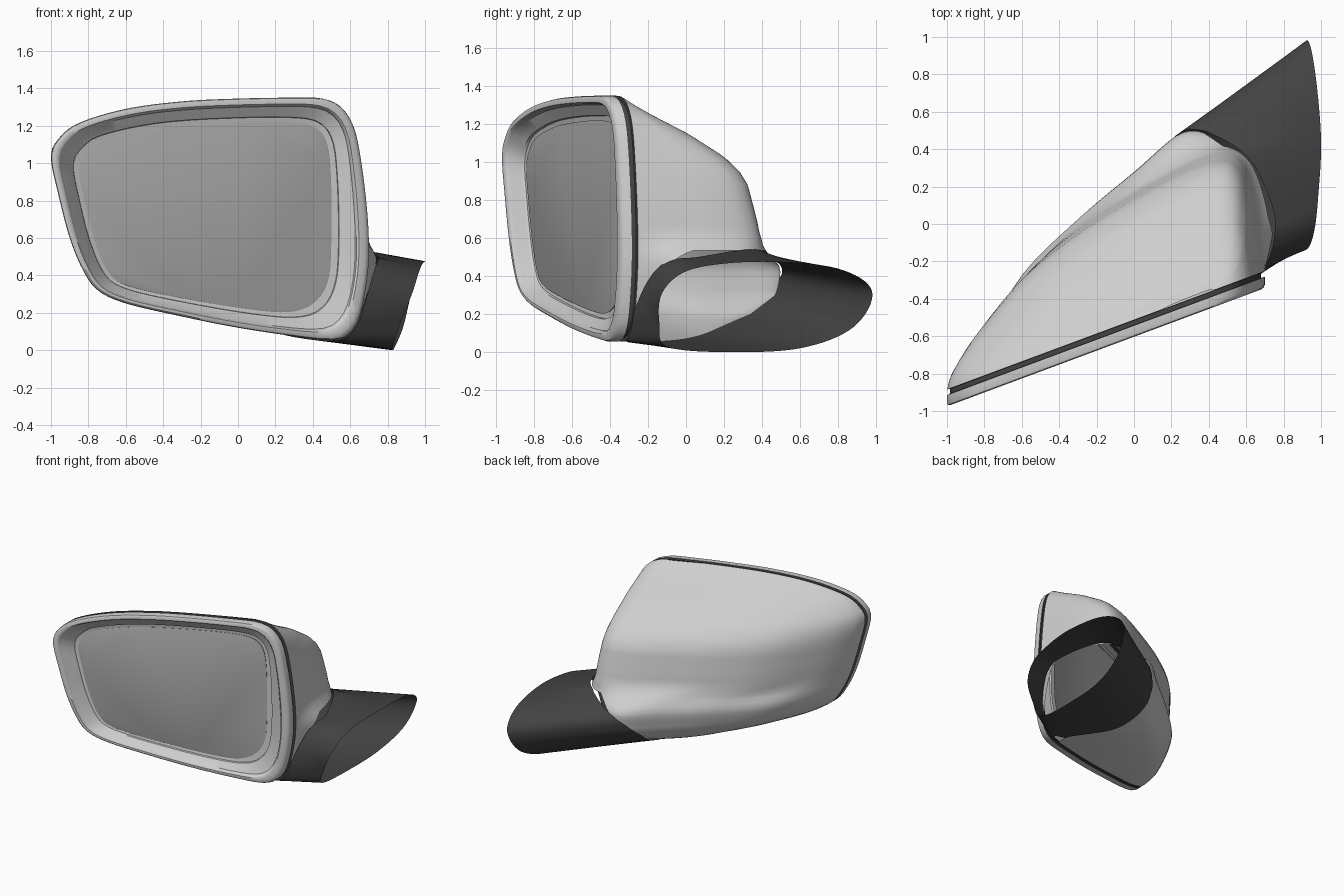
import bpy, bmesh, math
from mathutils import Vector
from mathutils.bvhtree import BVHTree

if "Cube" in bpy.data.objects:
    bpy.data.objects.remove(bpy.data.objects["Cube"])


def material(name, v):
    m = bpy.data.materials.new(name)
    m.diffuse_color = (v, v, v, 1)
    m.use_nodes = True
    m.node_tree.nodes["Principled BSDF"].inputs["Base Color"].default_value = m.diffuse_color
    return m


LIGHT = material("light_grey", 0.62)
GLASS = material("mirror_grey", 0.42)
DARK = material("dark_grey", 0.055)


def spline(pts, n, closed=True):
    """Catmull-Rom curve through the points, n samples per span."""
    pts = [Vector(p) for p in pts]
    k, out = len(pts), []
    for i in range(k if closed else k - 1):
        ids = [(i + j) % k if closed else min(max(i + j, 0), k - 1) for j in (-1, 0, 1, 2)]
        a, b, c, d = [pts[j] for j in ids]
        for s in range(n):
            t = s / n
            out.append(0.5 * (2 * b + (c - a) * t + (2 * a - 5 * b + 4 * c - d) * t * t
                              + (3 * b - a - 3 * c + d) * t ** 3))
    if not closed:
        out.append(pts[-1])
    return out


def loft(rings, closed=True, cap=False):
    bm = bmesh.new()
    vs = [[bm.verts.new(p) for p in r] for r in rings]
    n = len(rings[0])
    for a, b in zip(vs, vs[1:]):
        for i in range(n if closed else n - 1):
            j = (i + 1) % n
            bm.faces.new((a[i], a[j], b[j], b[i]))
    if cap:
        bm.faces.new(vs[-1])
    return bm


def finish(bm, name, mats, angle=40):
    bmesh.ops.recalc_face_normals(bm, faces=bm.faces)
    me = bpy.data.meshes.new(name)
    bm.to_mesh(me)
    bm.free()
    ob = bpy.data.objects.new(name, me)
    bpy.context.collection.objects.link(ob)
    for m in mats:
        me.materials.append(m)
    bpy.ops.object.select_all(action='DESELECT')
    ob.select_set(True)
    bpy.context.view_layer.objects.active = ob
    bpy.ops.object.shade_smooth_by_angle(angle=math.radians(angle))
    return ob


def front_y(x):  # slanted plane of the mirror face
    return -0.975 + 0.372 * (x + 1)


def table(t, z):
    for (z0, v0), (z1, v1) in zip(t, t[1:]):
        if z <= z1:
            return v0 + (v1 - v0) * max(0, (z - z0) / (z1 - z0))
    return t[-1][1]


def smooth(lo, hi, z):
    t = min(max((z - lo) / (hi - lo), 0), 1)
    return t * t * (3 - 2 * t)


# Outlines in x, z: housing edge and mirror glass
outer = spline([(-1, 1.03), (-0.96, 1.13), (-0.85, 1.215), (-0.6, 1.29), (-0.3, 1.33), (0, 1.345),
                (0.3, 1.35), (0.45, 1.345), (0.55, 1.3), (0.62, 1.19), (0.66, 1), (0.69, 0.75),
                (0.7, 0.55), (0.69, 0.38), (0.65, 0.18), (0.59, 0.085), (0.5, 0.055), (0.3, 0.075),
                (0, 0.12), (-0.3, 0.18), (-0.6, 0.25), (-0.75, 0.32), (-0.83, 0.43), (-0.9, 0.6),
                (-0.96, 0.83)], 12)
glass = spline([(-0.85, 0.98), (-0.8, 1.07), (-0.7, 1.13), (-0.4, 1.19), (0, 1.215), (0.28, 1.215),
                (0.41, 1.19), (0.475, 1.1), (0.495, 0.9), (0.495, 0.55), (0.48, 0.38), (0.42, 0.27),
                (0.3, 0.21), (0.1, 0.215), (-0.3, 0.28), (-0.6, 0.35), (-0.7, 0.43), (-0.77, 0.6),
                (-0.82, 0.8)], 12)
CEN = Vector((-0.15, 0.72))
N = 120


def by_angle(loop):
    """Resample a closed outline at even angles about the centre."""
    polar = sorted((math.atan2(*(p - CEN).yx), (p - CEN).length) for p in loop)
    polar = ([(a - math.tau, r) for a, r in polar[-3:]] + polar
             + [(a + math.tau, r) for a, r in polar[:3]])
    out = []
    for i in range(N):
        a = -math.pi + math.tau * i / N
        r = table(polar, a)
        out.append(CEN + Vector((math.cos(a), math.sin(a))) * r)
    return out


O, G = by_angle(outer), by_angle(glass)


def ring(t, off):
    pts = [o.lerp(g, t) for o, g in zip(O, G)]
    return [(p.x, front_y(p.x) + off, p.y) for p in pts]


# Front rim with recessed inner wall
rim = [(0.0, 0.06), (0.0, 0.02), (0.03, 0.006), (0.1, 0), (0.26, 0), (0.32, 0.01), (0.36, 0.03),
       (0.78, 0.065), (0.8, 0.08), (1.0, 0.085)]
finish(loft([ring(*r) for r in rim]), "front_rim", [LIGHT])
# Dark seam between rim and shell
finish(loft([ring(*r) for r in [(0, 0.06), (0.1, 0.062), (0.1, 0.088), (0, 0.09)]]), "rim_seam", [DARK])
# Mirror glass
finish(loft([ring(1.0, 0.085), ring(0.985, 0.078), ring(1.03, 0.076)], cap=True), "mirror_glass", [GLASS])

# Rear shell: horizontal sections (position along the mirror, depth)
high = [(0, 0), (0.02, 0.15), (0.09, 0.37), (0.235, 0.66), (0.41, 0.84), (0.59, 0.94), (0.76, 1),
        (0.87, 0.98), (0.93, 0.85), (0.965, 0.6), (0.985, 0.3), (1, 0)]
low = [(0, 0), (0.03, 0.2), (0.16, 0.52), (0.355, 0.73), (0.55, 0.885), (0.69, 1), (0.775, 0.975),
       (0.87, 0.87), (0.95, 0.73), (1, 0.56), (1.035, 0.28), (1, 0)]
keel = [(0, 0), (0.01, 0.25), (0.04, 0.55), (0.12, 0.82), (0.25, 0.95), (0.4, 1), (0.6, 0.98),
        (0.8, 0.9), (0.92, 0.75), (1, 0.56), (1.02, 0.28), (1, 0)]
depth = [(0.05, 0.33), (0.1, 0.5), (0.2, 0.76), (0.3, 0.88), (0.42, 0.9), (0.47, 0.89), (0.55, 0.79),
         (0.62, 0.735), (0.7, 0.72), (0.88, 0.68), (0.95, 0.64), (1.03, 0.56), (1.15, 0.37),
         (1.25, 0.17), (1.31, 0.06), (1.35, 0.01)]
H, L, K = [spline(c, 6, False) for c in (high, low, keel)]
zmin, zmax = min(p.y for p in outer) + 0.002, max(p.y for p in outer) - 0.002
sections = []
for i in range(57):
    z = zmin + (zmax - zmin) * (1 - math.cos(math.pi * i / 56)) / 2
    xs = []
    for p, q in zip(outer, outer[1:] + outer[:1]):
        if (p.y - z) * (q.y - z) <= 0 and p.y != q.y:
            xs.append(p.x + (q.x - p.x) * (z - p.y) / (q.y - p.y))
    xl, xr = min(xs), max(xs)
    wk, wh, d = 1 - smooth(0.08, 0.32, z), smooth(0.45, 0.64, z), table(depth, z)
    sec = []
    for h, l, k in zip(H, L, K):
        s = l.lerp(k, wk).lerp(h, wh)
        x = xl + (xr - xl) * s.x
        sec.append((x, front_y(x) + 0.09 + d * s.y, z))
    sections.append(sec)
bm = loft(sections, closed=False)
tree = BVHTree.FromBMesh(bm)

# Open the shell where the foot joins
no = Vector((0.316, 0.199, -0.24))
co = no * (0.106 / no.length_squared)
for c, n in ((Vector((0, 0, 0.535)), Vector((0, 0, 1))), (co, no)):
    bmesh.ops.bisect_plane(bm, geom=bm.verts[:] + bm.edges[:] + bm.faces[:], plane_co=c, plane_no=n)
gone = [f for f in bm.faces
        if f.calc_center_median().z < 0.535 and (f.calc_center_median() - co).dot(no) > 0]
bmesh.ops.delete(bm, geom=gone, context='FACES')
finish(bm, "rear_shell", [LIGHT], 50)

# Dark hollow foot from the shell opening to the door side
start = spline([(0.54, -0.3, 0.045), (0.68, -0.27, 0.2), (0.745, -0.2, 0.37), (0.775, -0.1, 0.47),
                (0.765, 0.1, 0.52), (0.62, 0.38, 0.545), (0.45, 0.48, 0.49), (0.22, 0.48, 0.36),
                (0.15, 0.24, 0.2), (0.2, 0.05, 0.09), (0.36, -0.12, 0.055)], 8)
end = spline([(0.83, -0.1, 0.03), (0.87, -0.14, 0.15), (0.93, -0.13, 0.3), (0.965, -0.03, 0.41),
              (0.985, 0.15, 0.46), (1, 0.45, 0.475), (0.97, 0.8, 0.44), (0.93, 0.98, 0.32),
              (0.885, 0.88, 0.13), (0.84, 0.6, 0.02), (0.825, 0.2, 0)], 8)
hub = Vector((0.42, 0.1, 0.3))
snapped = []
for p in start:
    q = tree.find_nearest(p)[0]
    snapped.append(q + (q - hub).normalized() * 0.012)
rings = []
for k in range(7):
    r = [a.lerp(b, k / 6) for a, b in zip(snapped, end)]
    rings.append([(p.x, p.y, max(p.z, 0)) for p in r])
finish(loft(rings), "mounting_foot", [DARK], 50)
